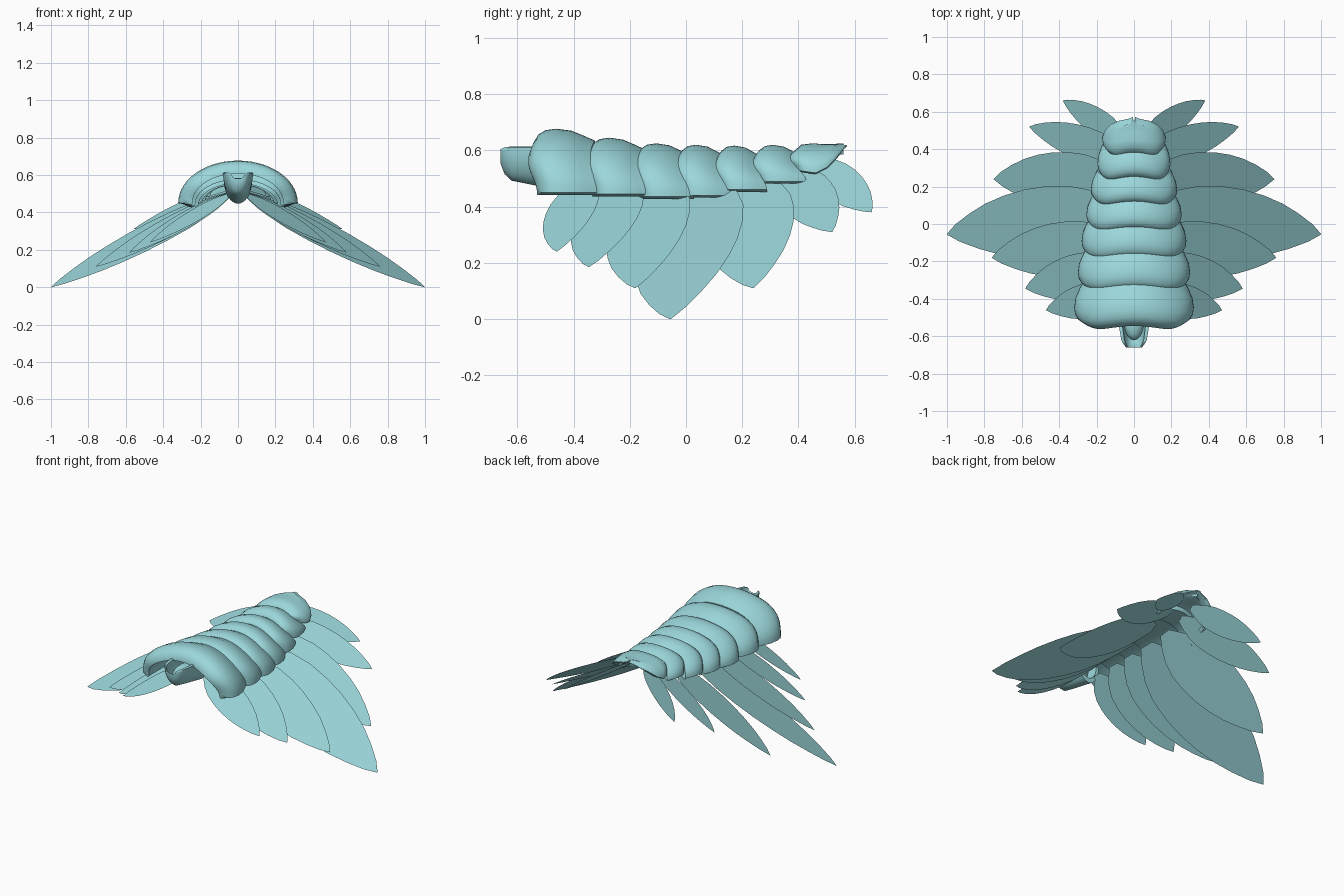
import bpy, bmesh, math
from mathutils import Vector

cube = bpy.data.objects.get("Cube")
if cube:
    bpy.data.objects.remove(cube)

teal = bpy.data.materials.new("pale_teal")
teal.use_nodes = True
COLOR = (0.33, 0.68, 0.71, 1)
teal.diffuse_color = COLOR
teal.node_tree.nodes["Principled BSDF"].inputs["Base Color"].default_value = COLOR


def finish(bm, name, smooth):
    bmesh.ops.recalc_face_normals(bm, faces=bm.faces)
    mesh = bpy.data.meshes.new(name)
    bm.to_mesh(mesh)
    bm.free()
    mesh.materials.append(teal)
    obj = bpy.data.objects.new(name, mesh)
    bpy.context.collection.objects.link(obj)
    if smooth:
        bpy.ops.object.select_all(action='DESELECT')
        obj.select_set(True)
        bpy.context.view_layer.objects.active = obj
        bpy.ops.object.shade_smooth_by_angle(angle=math.radians(50))
    return obj


def arch_loft(name, rings, depth, sweep=1.0, n=28):
    """Loft crescent sections; each ring is (y, half width, crown z, rim z, puff)."""
    bm = bmesh.new()
    loops = []
    for y, w, crown, rim, puff in rings:
        outer, inner = [], []
        for i in range(n + 1):
            a = math.pi * (i / n - 0.5)
            s, c = math.sin(a), math.cos(a)
            yy = y + sweep * (0.025 * c ** 4 + 0.04 * s ** 8)
            p_in = Vector((0.76 * w * s, yy, rim + (crown - depth - rim) * c))
            p_out = Vector((w * s, yy, rim + (crown - rim) * c))
            inner.append(p_in)
            outer.append(p_in.lerp(p_out, puff))
        # rounded rims joining the outer and inner arcs
        drop = Vector((0, 0, -0.12 * depth))
        right = (outer[-1] + inner[-1]) / 2 + drop
        left = (outer[0] + inner[0]) / 2 + drop
        section = outer + [right] + inner[::-1] + [left]
        loops.append([bm.verts.new(p) for p in section])
    m = len(loops[0])
    for a, b in zip(loops, loops[1:]):
        for i in range(m):
            j = (i + 1) % m
            bm.faces.new((a[i], a[j], b[j], b[i]))
    # end caps as strips between the two arcs
    for ring in (loops[0], loops[-1]):
        for i in range(n):
            bm.faces.new((ring[i], ring[i + 1], ring[2 * n + 1 - i], ring[2 * n + 2 - i]))
        bm.faces.new((ring[n], ring[n + 1], ring[n + 2]))
        bm.faces.new((ring[0], ring[m - 1], ring[m - 2]))
    return finish(bm, name, True)


# Overlapping back plates: front y, rear y, half width, crown z, rim z
PLATES = [
    (-0.57, -0.36, 0.32, 0.677, 0.45),
    (-0.375, -0.18, 0.30, 0.645, 0.445),
    (-0.205, -0.02, 0.28, 0.625, 0.435),
    (-0.055, 0.11, 0.255, 0.62, 0.44),
    (0.085, 0.24, 0.23, 0.617, 0.46),
    (0.22, 0.38, 0.195, 0.62, 0.49),
]
BULGE = [(0, .12), (.03, .4), (.1, .72), (.22, .93), (.4, 1), (.65, .9), (.85, .66), (1.05, .4)]
for k, (y0, y1, w, crown, rim) in enumerate(PLATES):
    rings = [(y0 + (y1 - y0) * f, w, crown, rim, p) for f, p in BULGE]
    arch_loft(f"back_plate_{k + 1}", rings, 0.07)

# Pointed tail plate
arch_loft("tail_plate", [
    (0.355, 0.14, 0.61, 0.54, 0.2), (0.365, 0.155, 0.61, 0.53, 0.7),
    (0.39, 0.165, 0.62, 0.525, 1), (0.43, 0.17, 0.625, 0.52, 1),
    (0.47, 0.155, 0.622, 0.54, 1), (0.50, 0.125, 0.622, 0.57, 1),
    (0.52, 0.08, 0.624, 0.595, 1), (0.53, 0.03, 0.625, 0.61, 1),
    (0.54, 0.006, 0.625, 0.618, 1)], 0.04, sweep=0.8)

# Head: an upturned trough with a rounded core inside
arch_loft("head_hood", [
    (-0.66, 0.042, 0.55, 0.6, 0.9), (-0.645, 0.055, 0.515, 0.608, 1),
    (-0.62, 0.068, 0.492, 0.61, 1), (-0.55, 0.08, 0.478, 0.61, 1),
    (-0.40, 0.075, 0.447, 0.57, 1)], -0.03, sweep=0)
bm = bmesh.new()
bmesh.ops.create_uvsphere(bm, u_segments=20, v_segments=12, radius=1)
for v in bm.verts:
    v.co = Vector((0.055 * v.co.x, -0.52 + 0.1 * v.co.y, 0.54 + 0.045 * v.co.z))
finish(bm, "head_core", True)

# Leaf fins: root y, root z, tip, half width
FINS = [
    (-0.37, 0.50, (0.47, -0.46, 0.24), 0.10),
    (-0.23, 0.50, (0.58, -0.345, 0.185), 0.13),
    (-0.10, 0.50, (0.76, -0.18, 0.11), 0.155),
    (0.06, 0.50, (1.00, -0.055, 0.0), 0.20),
    (0.22, 0.51, (0.75, 0.24, 0.11), 0.165),
    (0.36, 0.54, (0.56, 0.52, 0.31), 0.10),
    (0.45, 0.57, (0.38, 0.66, 0.38), 0.08),
]
LEAF = [(0, .2), (.08, .5), (.17, .76), (.28, .94), (.4, 1), (.52, .98),
        (.64, .88), (.75, .72), (.85, .5), (.94, .25), (1, .01)]
FACING = Vector((0.4, -0.33, 0.86))
for side, label in ((1, "left"), (-1, "right")):
    for k, (y, z, tip, hw) in enumerate(FINS):
        root = Vector((0.04, y, z))
        axis = Vector(tip) - root
        across = FACING.cross(axis).normalized() * hw
        bm = bmesh.new()
        rows = []
        for t, width in LEAF:
            mid = root + axis * t
            row = [mid + across * width * u for u in (-1, 0, 1)]
            rows.append([bm.verts.new((p.x * side, p.y, p.z)) for p in row])
        for a, b in zip(rows, rows[1:]):
            for i in range(2):
                quad = [a[i], b[i], b[i + 1], a[i + 1]]
                bm.faces.new(quad if side > 0 else quad[::-1])
        finish(bm, f"{label}_fin_{k + 1}", False)
